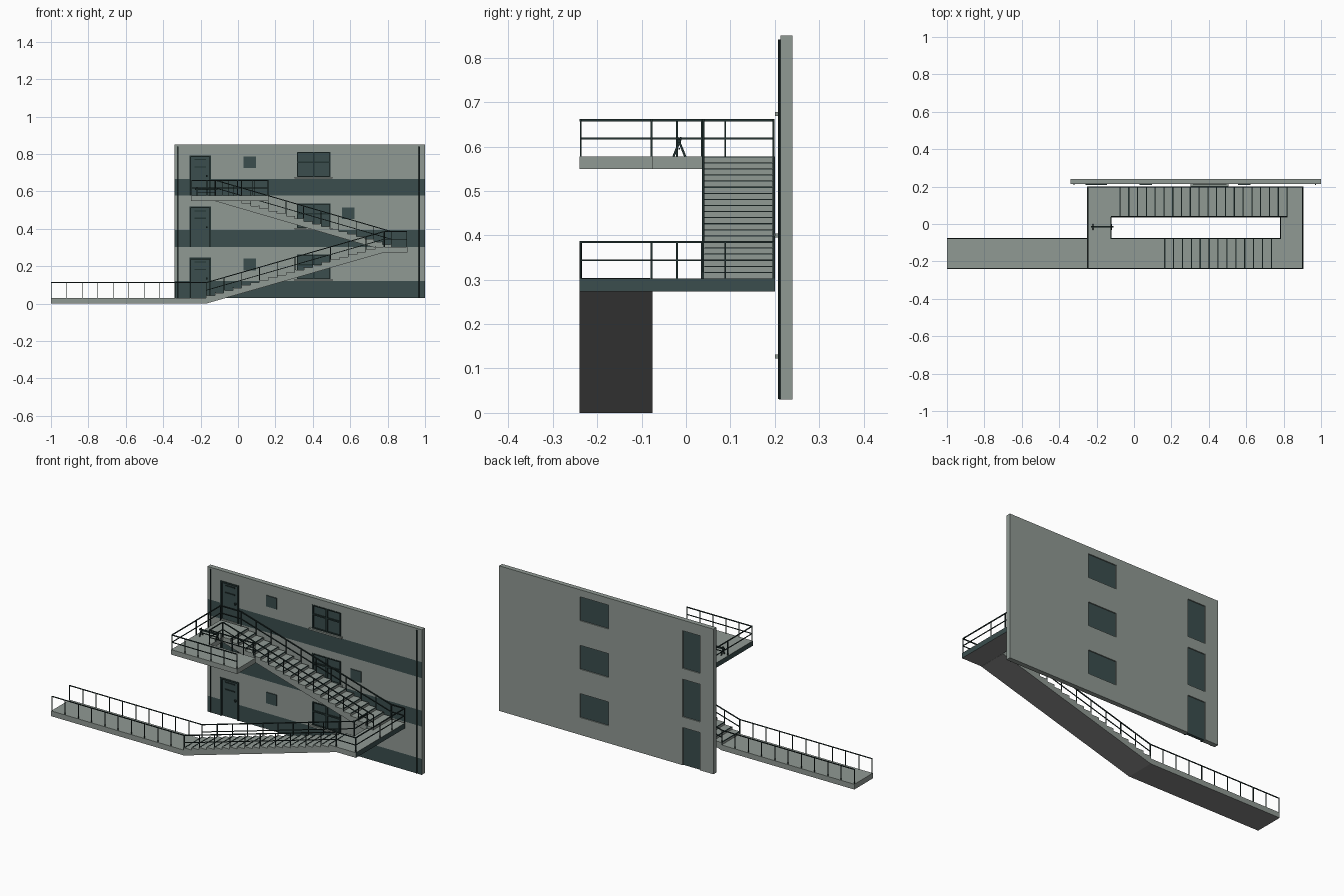
import bpy, bmesh, math
from mathutils import Vector, Matrix

if "Cube" in bpy.data.objects:
    bpy.data.objects.remove(bpy.data.objects["Cube"])


def mat(name, rgb):
    m = bpy.data.materials.new(name)
    m.diffuse_color = (*rgb, 1)
    m.use_nodes = True
    m.node_tree.nodes["Principled BSDF"].inputs["Base Color"].default_value = m.diffuse_color
    return m


GRAY = mat("concrete gray", (0.28, 0.32, 0.295))
TEAL = mat("dark teal", (0.043, 0.075, 0.075))
DARK = mat("rail black green", (0.017, 0.034, 0.032))
UNDER = mat("underside gray", (0.23, 0.23, 0.23))


def finish(name, bm, mats):
    me = bpy.data.meshes.new(name)
    bm.to_mesh(me)
    bm.free()
    for m in mats:
        me.materials.append(m)
    ob = bpy.data.objects.new(name, me)
    bpy.context.collection.objects.link(ob)
    return ob


def add_box(bm, a, b):
    a, b = Vector(a), Vector(b)
    s = b - a
    M = Matrix.Translation((a + b) / 2) @ Matrix.Diagonal((*[abs(c) for c in s], 1))
    bmesh.ops.create_cube(bm, size=1, matrix=M)


def boxes(name, pairs, m):
    bm = bmesh.new()
    for a, b in pairs:
        add_box(bm, a, b)
    return finish(name, bm, [m])


def beam(bm, p, q, t):
    p, q = Vector(p), Vector(q)
    d = q - p
    M = (Matrix.Translation((p + q) / 2) @ d.to_track_quat('Z', 'Y').to_matrix().to_4x4()
         @ Matrix.Diagonal((t, t, d.length + t * 0.5, 1)))
    bmesh.ops.create_cube(bm, size=1, matrix=M)


def rail(name, p, q, posts, mid=True, t=0.005, h=0.082):
    """Top rail, optional middle rail and posts at the given fractions (or a count of gaps)."""
    p, q = Vector(p), Vector(q)
    up = Vector((0, 0, h))
    if isinstance(posts, int):
        posts = [i / posts for i in range(posts + 1)]
    bm = bmesh.new()
    beam(bm, p + up, q + up, t)
    if mid:
        beam(bm, p + up * 0.5, q + up * 0.5, t * 0.8)
    for k in posts:
        c = p.lerp(q, k)
        beam(bm, c, c + up, t * 0.8)
    return finish(name, bm, [DARK])


def prism(name, pts, axis, lo, hi, fascia=0):
    """Extrude a profile; axis 'y' takes (x, z) points, axis 'z' takes (x, y)."""
    bm = bmesh.new()
    co = (lambda a, b, c: (a, c, b)) if axis == 'y' else (lambda a, b, c: (a, b, c))
    A = [bm.verts.new(co(u, v, lo)) for u, v in pts]
    B = [bm.verts.new(co(u, v, hi)) for u, v in pts]
    bm.faces.new(A)
    bm.faces.new(B)
    for i in range(len(pts)):
        j = (i + 1) % len(pts)
        bm.faces.new((A[i], A[j], B[j], B[i]))
    bmesh.ops.recalc_face_normals(bm, faces=bm.faces)
    bm.normal_update()
    end = max(v.co.x * fascia for v in bm.verts)
    for f in bm.faces:
        if f.normal.z < -0.5:
            f.material_index = 1
        elif fascia and f.normal.x * fascia > 0.9 and f.calc_center_median().x * fascia > end - 0.01:
            f.material_index = 2
    return finish(name, bm, [GRAY, UNDER, TEAL])


# Wall: grid with door and window openings, painted bands on the front
FLOORS = (0.03, 0.303, 0.577)
DX, WX = (-0.257, -0.147), (0.315, 0.495)
DH, W0, W1, BAND = 0.213, 0.098, 0.233, 0.09
YF, YB = 0.213, 0.24
xs = [-0.34, *DX, *WX, 1.0]
zs = [z + d for z in FLOORS for d in (0, BAND, W0, DH, W1)] + [0.85]
bm = bmesh.new()
grid = [[bm.verts.new((x, YF, z)) for x in xs] for z in zs]
for r in range(len(zs) - 1):
    for c in range(len(xs) - 1):
        k = r % 5
        if (c == 1 and k < 3) or (c == 3 and k in (2, 3)):
            continue
        f = bm.faces.new((grid[r][c], grid[r][c + 1], grid[r + 1][c + 1], grid[r + 1][c]))
        f.material_index = 1 if k == 0 else 0
wall = finish("wall", bm, [GRAY, TEAL, GRAY, GRAY])
s = wall.modifiers.new("thickness", 'SOLIDIFY')
s.thickness = YB - YF
s.offset = -1
s.material_offset = 2
s.material_offset_rim = 2

# Doors, windows and sign plates on every floor
for i, z in enumerate(FLOORS):
    n = f"_{i + 1}"
    x0, x1 = DX
    zt = z + DH
    t = 0.006
    boxes("door" + n, [((x0, 0.218, z), (x1, 0.234, zt))], TEAL)
    boxes("door_frame" + n, [((x0 - 0.003, 0.209, z), (x0 + t, 0.22, zt)),
                             ((x1 - t, 0.209, z), (x1 + 0.003, 0.22, zt)),
                             ((x0 - 0.003, 0.209, zt - t), (x1 + 0.003, 0.22, zt + 0.003))], DARK)
    boxes("door_slats" + n, [((x0 + 0.025, 0.214, z + d), (x1 - 0.025, 0.219, z + d + 0.006))
                             for d in (0.19, 0.15)]
          + [((x1 - 0.025, 0.208, z + 0.1), (x1 - 0.015, 0.219, z + 0.11))], DARK)
    x0, x1 = WX
    a, b = z + W0, z + W1
    xm = (x0 + x1) / 2
    zm = a + 0.08
    boxes("window_glass" + n, [((x0, 0.22, a), (x1, 0.234, b))], TEAL)
    boxes("window_frame" + n, [((x0, 0.21, a), (x0 + t, 0.222, b)), ((x1 - t, 0.21, a), (x1, 0.222, b)),
                               ((x0, 0.21, b - t), (x1, 0.222, b)), ((x0, 0.21, a), (x1, 0.222, a + t)),
                               ((xm - 0.005, 0.212, a), (xm + 0.005, 0.222, b)),
                               ((x0, 0.213, zm - 0.004), (x1, 0.222, zm + 0.004))], DARK)
    boxes("window_sill" + n, [((x0 - 0.014, 0.2, a - 0.006), (x1 + 0.01, YF + 0.002, a + 0.003))], GRAY)
    sx = 0.557 if i == 1 else 0.03
    boxes("sign_plate" + n, [((sx, 0.208, z + 0.148), (sx + 0.066, YF, z + 0.21))], TEAL)

# Drain pipes at both wall ends
for name, x, r in (("left_pipe", -0.32, 0.003), ("right_pipe", 0.97, 0.004)):
    bm = bmesh.new()
    bmesh.ops.create_cone(bm, cap_ends=True, segments=8, radius1=r, radius2=r, depth=0.81,
                          matrix=Matrix.Translation((x, 0.211, 0.436)))
    finish(name, bm, [DARK])

# Walkway and landings
YA, YM, YN, YE = -0.24, -0.075, 0.036, 0.2
prism("walkway", [(-1, YA), (-0.17, YA), (-0.17, YM), (-1, YM)], 'z', 0, 0.03)
prism("middle_landing", [(0.78, YA), (0.905, YA), (0.905, YE), (0.82, YE), (0.82, YN), (0.78, YN)],
      'z', 0.274, 0.303, fascia=1)
prism("upper_landing", [(-0.25, YA), (0.163, YA), (0.163, YM), (-0.12, YM), (-0.12, YE), (-0.25, YE)],
      'z', 0.549, 0.577, fascia=-1)


# Stair flights: stepped profile, sloping underside, dark nosing strips and rails
def flight(name, x0, z0, x1, z1, ya, yb, n=20):
    dx, dz = (x1 - x0) / n, (z1 - z0) / n
    pts = [(x0, z0 - 0.03)]
    for k in range(n):
        if k:
            pts.append((x0 + k * dx, z0 + k * dz))
        pts.append((x0 + k * dx, z0 + (k + 1) * dz))
    pts += [(x1, z1), (x1, z1 - 0.03)]
    prism(name, pts, 'y', ya, yb)
    w = math.copysign(0.005, dx)
    boxes(name + "_nosings", [((x0 + k * dx - w * 0.2, ya + 0.006, z0 + (k + 1) * dz - 0.0015),
                               (x0 + k * dx + w, yb - 0.006, z0 + (k + 1) * dz + 0.001))
                              for k in range(n)], DARK)
    for side, y in (("front", ya + 0.003), ("back", yb - 0.003)):
        rail(f"{name}_{side}_rail", (x0, y, z0), (x1, y, z1), 10)


flight("lower_stair", -0.17, 0.03, 0.78, 0.303, YA, YM)
flight("upper_stair", 0.82, 0.303, -0.12, 0.577, YN, YE)

# Railings of the walkway and landings
F, B, M = YA + 0.003, YE - 0.003, YM - 0.003
for name, y in (("walkway_front_rail", F), ("walkway_back_rail", M)):
    rail(name, (-0.998, y, 0.03), (-0.17, y, 0.03), 10, mid=False, t=0.0045)
END = (0, 0.5, 0.75, 1)
z = 0.303
rail("middle_landing_end_rail", (0.902, F, z), (0.902, B, z), END)
rail("middle_landing_front_rail", (0.78, F, z), (0.902, F, z), 1)
rail("middle_landing_back_rail", (0.82, B, z), (0.902, B, z), 1)
rail("middle_landing_well_rail", (0.783, M, z), (0.783, YN, z), 1)
z = 0.577
rail("upper_landing_end_rail", (-0.247, F, z), (-0.247, B, z), END)
rail("upper_landing_front_rail", (-0.247, F, z), (0.16, F, z), 5)
rail("upper_landing_back_rail", (-0.247, B, z), (-0.12, B, z), 1)
rail("upper_landing_well_rail", (-0.123, M, z), (-0.123, YN, z), 1)
rail("upper_landing_inner_rail", (-0.123, M, z), (0.16, M, z), 4)

# Folding barrier standing on the upper landing
bm = bmesh.new()
for x in (-0.22, -0.12):
    for d in (-1, 1):
        beam(bm, (x, -0.015 + d * 0.013, 0.578), (x, -0.015 - d * 0.004, 0.62), 0.005)
beam(bm, (-0.228, -0.015, 0.612), (-0.112, -0.015, 0.612), 0.008)
beam(bm, (-0.22, -0.015, 0.595), (-0.12, -0.015, 0.595), 0.004)
finish("folding_barrier", bm, [DARK])
